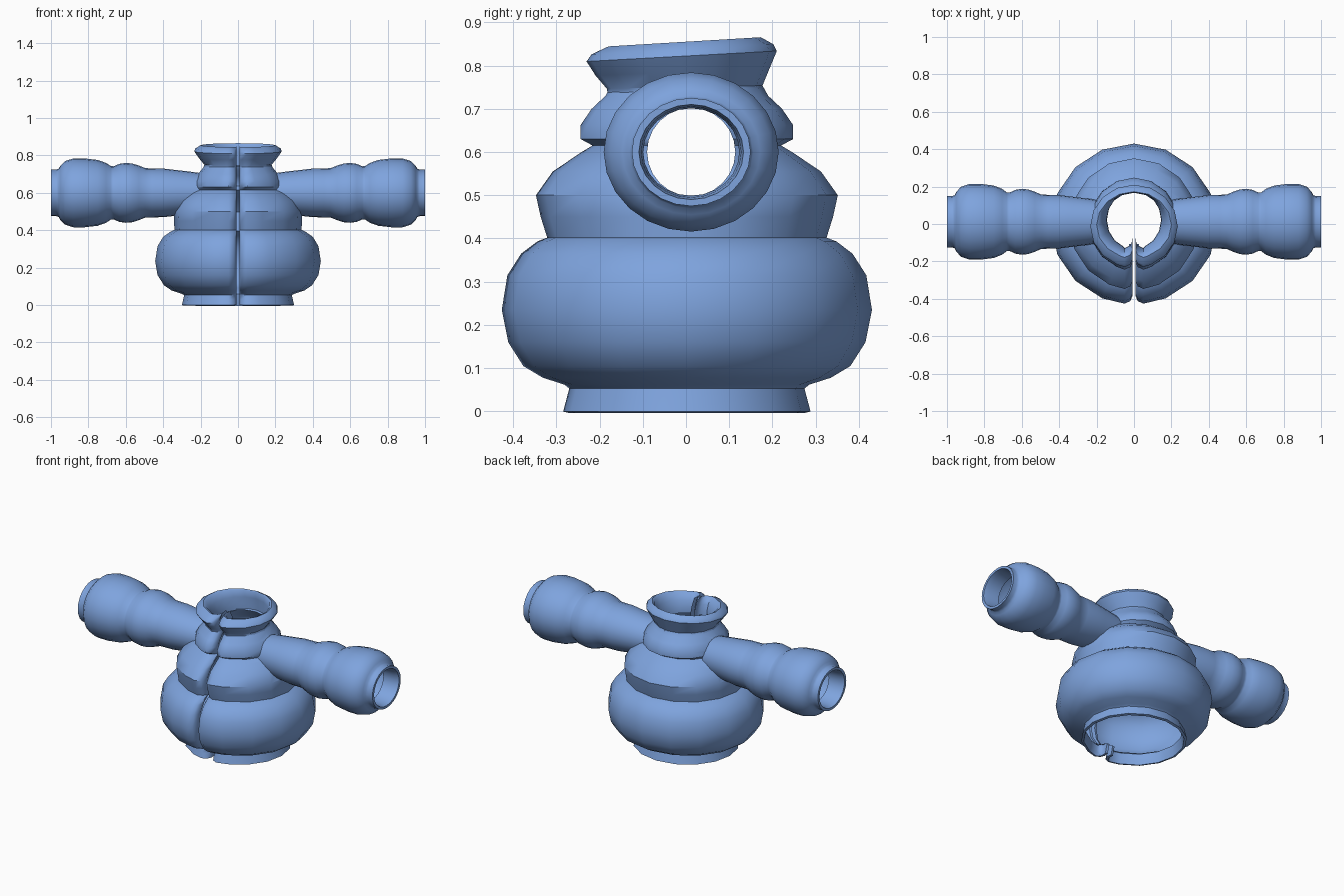
import bpy, math
from math import sin, cos, pi

cube = bpy.data.objects.get("Cube")
if cube:
    bpy.data.objects.remove(cube, do_unlink=True)

fabric = bpy.data.materials.new("soft blue fabric")
fabric.use_nodes = True
BLUE = (0.21, 0.37, 0.73, 1)
fabric.diffuse_color = BLUE
fabric.node_tree.nodes["Principled BSDF"].inputs["Base Color"].default_value = BLUE


def loft(name, rings, closed=False, flip=False):
    """Skin a list of equal-length point rings with quads."""
    n = len(rings[0])
    verts = [p for ring in rings for p in ring]
    faces = []
    for i in range(len(rings) - 1):
        for j in range(n if closed else n - 1):
            k = (j + 1) % n
            f = (i * n + j, i * n + k, (i + 1) * n + k, (i + 1) * n + j)
            faces.append(f[::-1] if flip else f)
    mesh = bpy.data.meshes.new(name)
    mesh.from_pydata(verts, [], faces)
    mesh.materials.append(fabric)
    obj = bpy.data.objects.new(name, mesh)
    bpy.context.collection.objects.link(obj)
    return obj


def select(obj):
    bpy.ops.object.select_all(action='DESELECT')
    obj.select_set(True)
    bpy.context.view_layer.objects.active = obj


def smooth(obj):
    select(obj)
    bpy.ops.object.shade_smooth_by_angle(angle=math.radians(42))


def open_ring(z, rx, ry, cy=0.0, tilt=0.0):
    """Ring split at the front, with both edges rolled inwards."""
    front = cy - ry
    lip = [(0.012, front + 0.075), (0.008, front + 0.045),
           (0.02, front + 0.018), (0.05, front + 0.004)]
    pts = list(lip)
    for k in range(1, 16):
        a = -pi / 2 + k * pi / 8
        pts.append((rx * cos(a), cy + ry * sin(a)))
    pts += [(-x, y) for x, y in reversed(lip)]
    return [(x, y, z + tilt * y) for x, y in pts]


# Quilted body: hem, waist puff, chest puff, shoulder puff
body_profile = [
    (0, .30, .288), (.03, .293, .28), (.053, .288, .274), (.062, .305, .285),
    (.078, .355, .335), (.105, .395, .38), (.16, .43, .415), (.235, .443, .43),
    (.315, .43, .417), (.365, .40, .385), (.393, .36, .348), (.402, .34, .325),
    (.45, .342, .34), (.50, .345, .351), (.555, .315, .312), (.60, .27, .245),
    (.615, .235, .22), (.63, .24, .248), (.662, .235, .248), (.70, .215, .222),
    (.73, .19, .19), (.748, .178, .18)]
body = loft("jacket_body", [open_ring(*p) for p in body_profile])
shell = body.modifiers.new("thickness", 'SOLIDIFY')
shell.thickness = 0.015
shell.offset = -1

# Arm openings through the body
bpy.ops.mesh.primitive_cylinder_add(vertices=24, radius=0.102, depth=1.2,
                                    location=(0, .012, .6), rotation=(0, pi / 2, 0))
cutter = bpy.context.object
cutter.name = "arm_opening_cutter"
cutter.hide_render = True
cut = body.modifiers.new("arm_openings", 'BOOLEAN')
cut.operation = 'DIFFERENCE'
cut.solver = 'EXACT'
cut.object = cutter
select(body)
for mod in ("thickness", "arm_openings"):
    bpy.ops.object.modifier_apply(modifier=mod)
bpy.data.objects.remove(cutter, do_unlink=True)
smooth(body)

# Flared collar folding over to the inner neck
collar_profile = [
    (.735, .185, .185, 0, 0), (.75, .18, .182, -.005, .02),
    (.785, .208, .203, -.01, .04), (.822, .234, .222, -.012, .055),
    (.838, .228, .212, -.01, .055), (.855, .20, .178, -.005, .06),
    (.848, .185, .168, 0, .06), (.81, .165, .16, .012, .04),
    (.77, .148, .155, .02, .02), (.735, .145, .155, .022, 0)]
smooth(loft("collar", [open_ring(*p) for p in collar_profile]))

# Puffed sleeves with open cuffs
sleeve_profile = [
    (.20, .106), (.26, .114), (.33, .122), (.40, .130), (.46, .131),
    (.495, .132), (.53, .146), (.565, .157), (.60, .160), (.635, .155),
    (.665, .142), (.68, .143), (.705, .160), (.75, .176), (.82, .184),
    (.88, .184), (.925, .170), (.95, .145), (.958, .130), (.972, .124),
    (1.0, .125), (1.0, .110), (.97, .105), (.90, .101)]
for side, s in (("left", 1), ("right", -1)):
    rings = []
    for x, r in sleeve_profile:
        rings.append([(s * x, .012 + 1.1 * r * cos(k * pi / 12), .6 + r * sin(k * pi / 12))
                      for k in range(24)])
    smooth(loft(side + "_sleeve", rings, closed=True, flip=s < 0))
